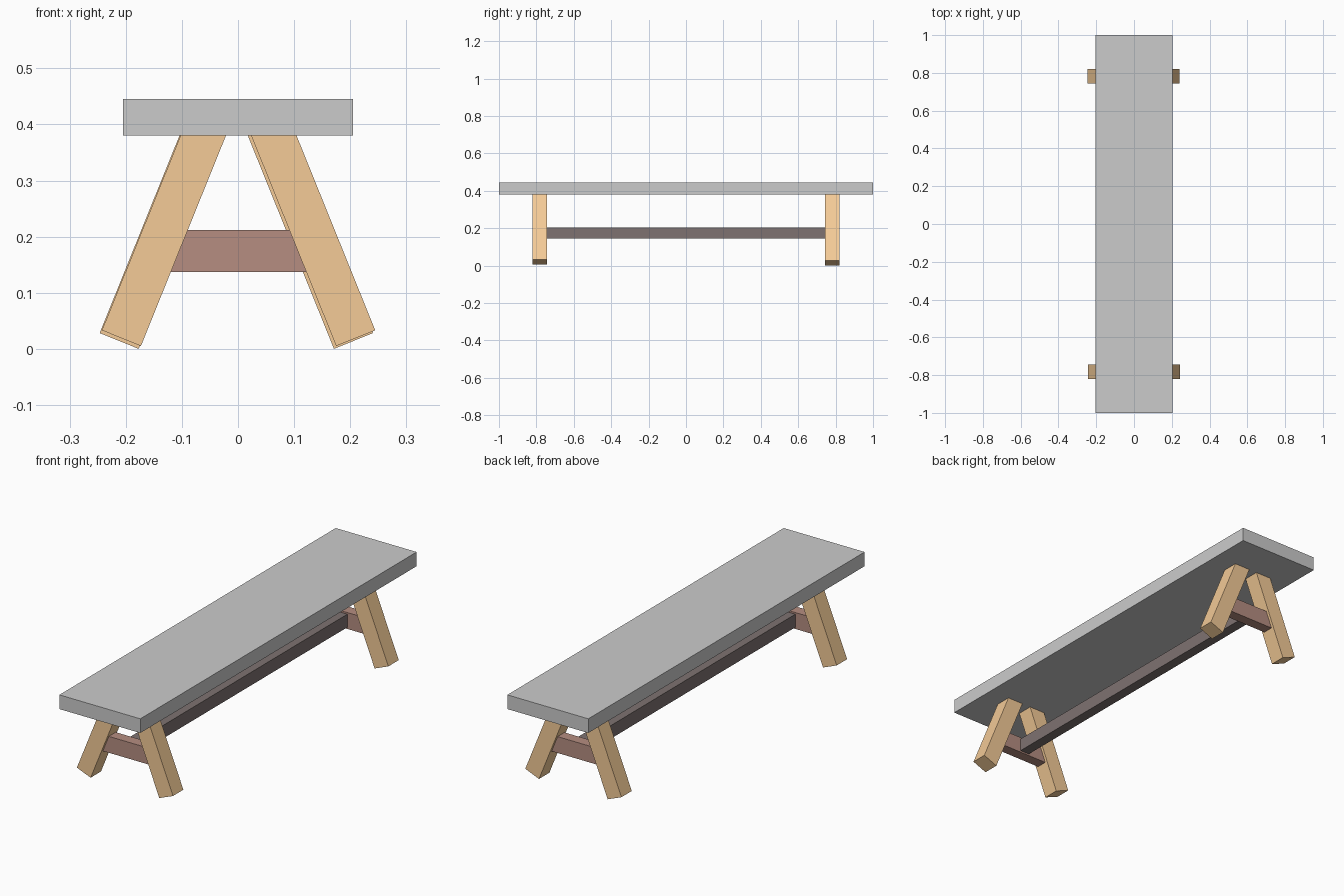
import bpy, math
from mathutils import Vector

if "Cube" in bpy.data.objects:
    bpy.data.objects.remove(bpy.data.objects["Cube"])


def material(name, rgb):
    m = bpy.data.materials.new(name)
    m.diffuse_color = (*rgb, 1)
    m.use_nodes = True
    m.node_tree.nodes["Principled BSDF"].inputs["Base Color"].default_value = m.diffuse_color
    return m


def box(name, center, size, mat=None, tilt=0.0):
    bpy.ops.mesh.primitive_cube_add(size=1, location=center)
    o = bpy.context.object
    o.name = name
    o.scale = size
    bpy.ops.object.transform_apply(location=False, rotation=False, scale=True)
    o.rotation_euler.y = tilt
    if mat:
        o.data.materials.append(mat)
    return o


wood = material("light_wood", (0.91, 0.60, 0.31))
brown = material("brown_wood", (0.465, 0.27, 0.22))
dark = material("dark_wood", (0.21, 0.17, 0.165))

# Seat plank
box("seat", (0, 0, 0.4125), (0.41, 2.0, 0.065), None)

# Splayed legs, square cut at the foot, tops let into the seat
TILT, WIDTH, LENGTH = math.radians(22), 0.075, 0.44
for end, y, shift, foot in (("front", -0.782, 0.001, 0.005),
                            ("back", 0.782, -0.003, 0.0)):
    for side, s in (("left", -1), ("right", 1)):
        up = Vector((-s * math.sin(TILT), 0, math.cos(TILT)))
        out = Vector((s * math.cos(TILT), 0, math.sin(TILT)))
        inner_foot = Vector((s * 0.174 + shift, y, foot))
        center = inner_foot + out * WIDTH / 2 + up * LENGTH / 2
        box(f"{end}_{side}_leg", center, (WIDTH, 0.075, LENGTH), wood, -s * TILT)

    # Crossbar joining each pair of legs
    box(f"{end}_crossbar", (shift, y, 0.1745), (0.27, 0.05, 0.075), brown)

# Long stretcher between the crossbars
box("stretcher", (0, 0, 0.1745), (0.048, 1.53, 0.06), dark)
